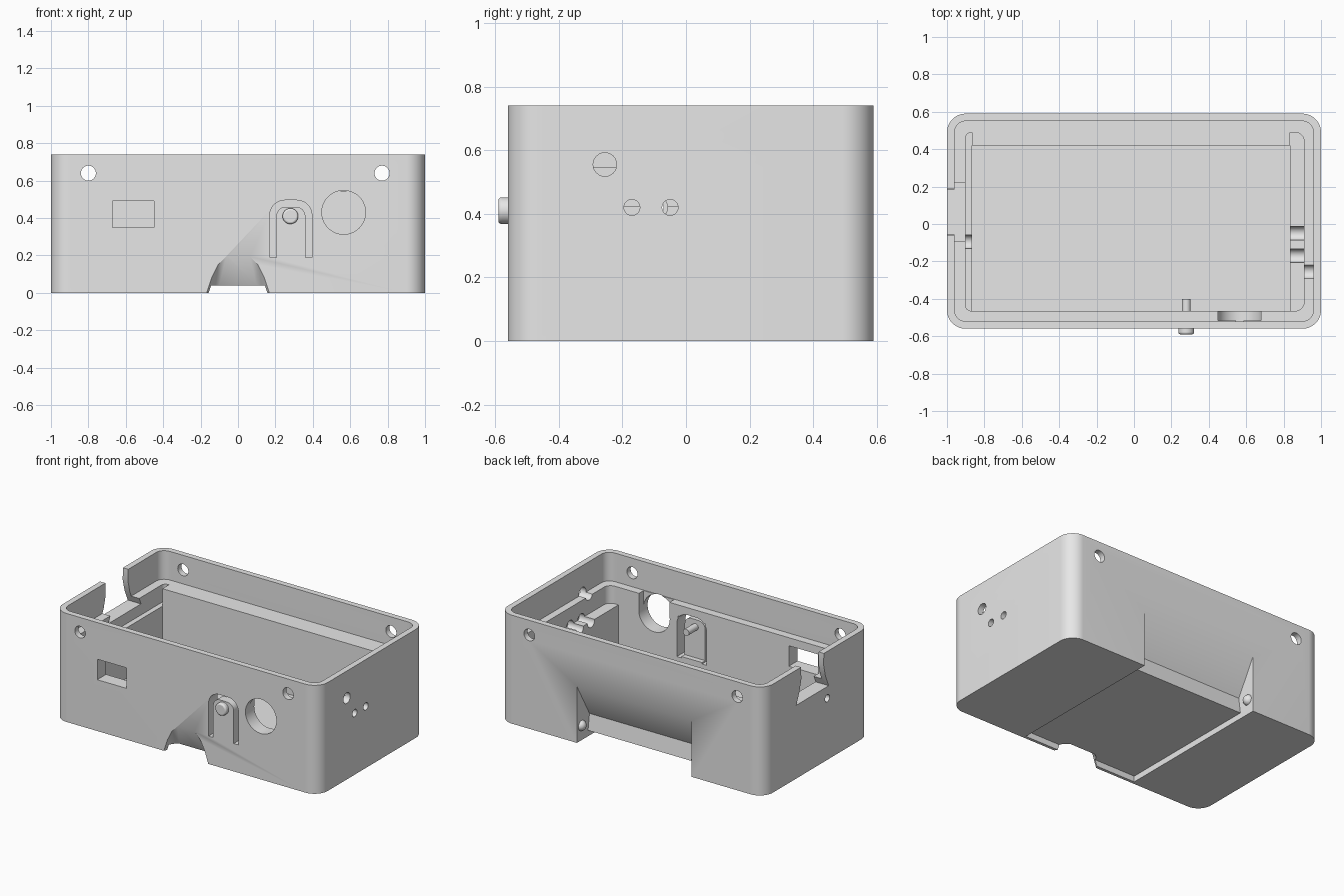
import bpy, bmesh, math
from mathutils import Vector

if "Cube" in bpy.data.objects:
    bpy.data.objects.remove(bpy.data.objects["Cube"], do_unlink=True)

grey = bpy.data.materials.new("grey plastic")
grey.use_nodes = True
grey.diffuse_color = (0.8, 0.8, 0.8, 1)
grey.node_tree.nodes["Principled BSDF"].inputs["Base Color"].default_value = (0.8, 0.8, 0.8, 1)


def finish(bm, name):
    bmesh.ops.recalc_face_normals(bm, faces=bm.faces)
    mesh = bpy.data.meshes.new(name)
    bm.to_mesh(mesh)
    bm.free()
    mesh.materials.append(grey)
    ob = bpy.data.objects.new(name, mesh)
    bpy.context.scene.collection.objects.link(ob)
    return ob


def prism(name, outline, lo, hi, axis):
    """Extrude a 2D outline from lo to hi along the given axis."""
    place = {"x": lambda a, b, t: (t, a, b),
             "y": lambda a, b, t: (a, t, b),
             "z": lambda a, b, t: (a, b, t)}[axis]
    bm = bmesh.new()
    low = [bm.verts.new(place(a, b, lo)) for a, b in outline]
    high = [bm.verts.new(place(a, b, hi)) for a, b in outline]
    bm.faces.new(low)
    bm.faces.new(high)
    n = len(outline)
    for i in range(n):
        j = (i + 1) % n
        bm.faces.new((low[i], low[j], high[j], high[i]))
    return finish(bm, name)


def rounded(a0, a1, b0, b1, radii=(0, 0, 0, 0), steps=10):
    """Rectangle outline; radii run counter-clockwise from the low corner."""
    corners = ((a0, b0, 1, 1), (a1, b0, -1, 1), (a1, b1, -1, -1), (a0, b1, 1, -1))
    pts = []
    for k, ((a, b, sa, sb), r) in enumerate(zip(corners, radii)):
        if r == 0:
            pts.append((a, b))
            continue
        for i in range(steps + 1):
            t = math.pi + (k + i / steps) * math.pi / 2
            pts.append((a + sa * r + r * math.cos(t), b + sb * r + r * math.sin(t)))
    return pts


def disc(a, b, r, n=40):
    return [(a + r * math.cos(2 * math.pi * i / n), b + r * math.sin(2 * math.pi * i / n))
            for i in range(n)]


def smooth(ob):
    bpy.ops.object.select_all(action='DESELECT')
    ob.select_set(True)
    bpy.context.view_layer.objects.active = ob
    bpy.ops.object.shade_smooth_by_angle(angle=math.radians(30))


cutters = []


def cut(outline, lo, hi, axis):
    cutters.append(prism("cutter", outline, lo, hi, axis))


# Outer case
case = prism("case", rounded(-1, 1, -0.56, 0.59, (0.1,) * 4, 14), 0, 0.74, "z")

# Stepped interior: lid recess, deep well, side shelves
cut(rounded(-0.96, 0.96, -0.52, 0.55, (0.06,) * 4), 0.545, 0.9, "z")
cut(rounded(-0.865, 0.835, -0.465, 0.42), 0.08, 0.85, "z")
cut(rounded(-0.88, 0.85, -0.45, 0.41), 0.425, 0.83, "z")
cut(rounded(-0.9, -0.865, -0.465, 0.49, (0.03, 0, 0, 0.03)), 0.425, 0.82, "z")
cut(rounded(0.835, 0.91, -0.465, 0.49, (0, 0.05, 0.05, 0)), 0.425, 0.82, "z")

# Screw holes through front and back
for x in (-0.8, 0.77):
    cut(disc(x, 0.64, 0.04), -0.7, 0.7, "y")

# Front window and round opening with its open-topped inner seat
cut(rounded(-0.67, -0.45, 0.35, 0.49), -0.7, -0.4, "y")
cut(disc(0.565, 0.43, 0.117, 56), -0.7, -0.4, "y")
cut(rounded(0.45, 0.68, 0.43, 0.6), -0.515, -0.4, "y")

# Slot around the spring tab, and the thinned back of the tab
outer = rounded(0.17, 0.395, 0.19, 0.495, (0, 0, 0.08, 0.08))
inner = rounded(0.205, 0.36, 0.19, 0.46, (0, 0, 0.05, 0.05))
cut(outer[1:] + outer[:1] + inner[:1] + inner[:1:-1] + inner[1:2], -0.7, -0.4, "y")
cut(rounded(0.18, 0.385, 0.2, 0.47), -0.5, -0.44, "y")

# Small side holes, wider on the inside
for y, z, wall in ((-0.255, 0.555, 0.93), (-0.17, 0.42, 0.87), (-0.05, 0.42, 0.87)):
    cut(disc(y, z, 0.025, 24), 0.8, 1.1, "x")
    cut(disc(y, z, 0.037, 24), 0.8, wall + 0.08, "x")
cut(disc(-0.095, 0.42, 0.025, 24), -1.1, -0.8, "x")
cut(disc(-0.095, 0.42, 0.037, 24), -0.96, -0.8, "x")

# Connector notch in the side wall, wider at its base
cut([(-0.11, 0.5), (0.24, 0.5), (0.205, 0.58), (0.185, 0.66), (0.19, 0.8),
     (-0.06, 0.8), (-0.055, 0.66), (-0.075, 0.58)], -1.1, -0.89, "x")

# Sliding-door channel underneath with the sloped recess at the back
cut([(-0.54, -0.05), (-0.54, 0.04), (0.47, 0.04), (0.455, 0.15),
     (0.59, 0.385), (0.7, 0.385), (0.7, -0.05)], -0.455, 0.41, "x")

# Flared finger notch at the bottom of the front
bm = bmesh.new()
for s in (-1, 1):
    for x, z in ((0.17, -0.05), (0.17, 0), (0.14, 0.09), (0.105, 0.16), (0.06, 0.205)):
        bm.verts.new((s * x, -0.565, z))
    for x, z in ((0.14, -0.05), (0.13, 0), (0.1, 0.04)):
        bm.verts.new((s * x, -0.49, z))
bmesh.ops.convex_hull(bm, input=bm.verts)
cutters.append(finish(bm, "cutter"))

# Apply all cuts, then drop the helpers
for c in cutters:
    c.hide_render = True
    mod = case.modifiers.new("cut", 'BOOLEAN')
    mod.operation = 'DIFFERENCE'
    mod.solver = 'EXACT'
    mod.object = c
depsgraph = bpy.context.evaluated_depsgraph_get()
result = bpy.data.meshes.new_from_object(case.evaluated_get(depsgraph))
case.modifiers.clear()
case.data = result
case.data.materials.clear()
case.data.materials.append(grey)
for c in cutters:
    bpy.data.objects.remove(c, do_unlink=True)
smooth(case)

# Push button on the spring tab, with its inner pin
button = prism("push_button", disc(0.28, 0.41, 0.042, 32), -0.59, -0.51, "y")
bevel = button.modifiers.new("rounded rim", 'BEVEL')
bevel.width = 0.01
bevel.segments = 3
bevel.limit_method = 'ANGLE'
bevel.angle_limit = math.radians(60)
smooth(button)
pin = prism("button_pin", disc(0.28, 0.41, 0.023, 24), -0.52, -0.4, "y")
smooth(pin)

# Door catches on both sides of the back recess
for name, x in (("catch_left", 0.415), ("catch_right", -0.46)):
    bm = bmesh.new()
    bmesh.ops.create_uvsphere(bm, u_segments=20, v_segments=12, radius=0.035)
    bmesh.ops.translate(bm, verts=bm.verts, vec=Vector((x, 0.54, 0.1)))
    smooth(finish(bm, name))
